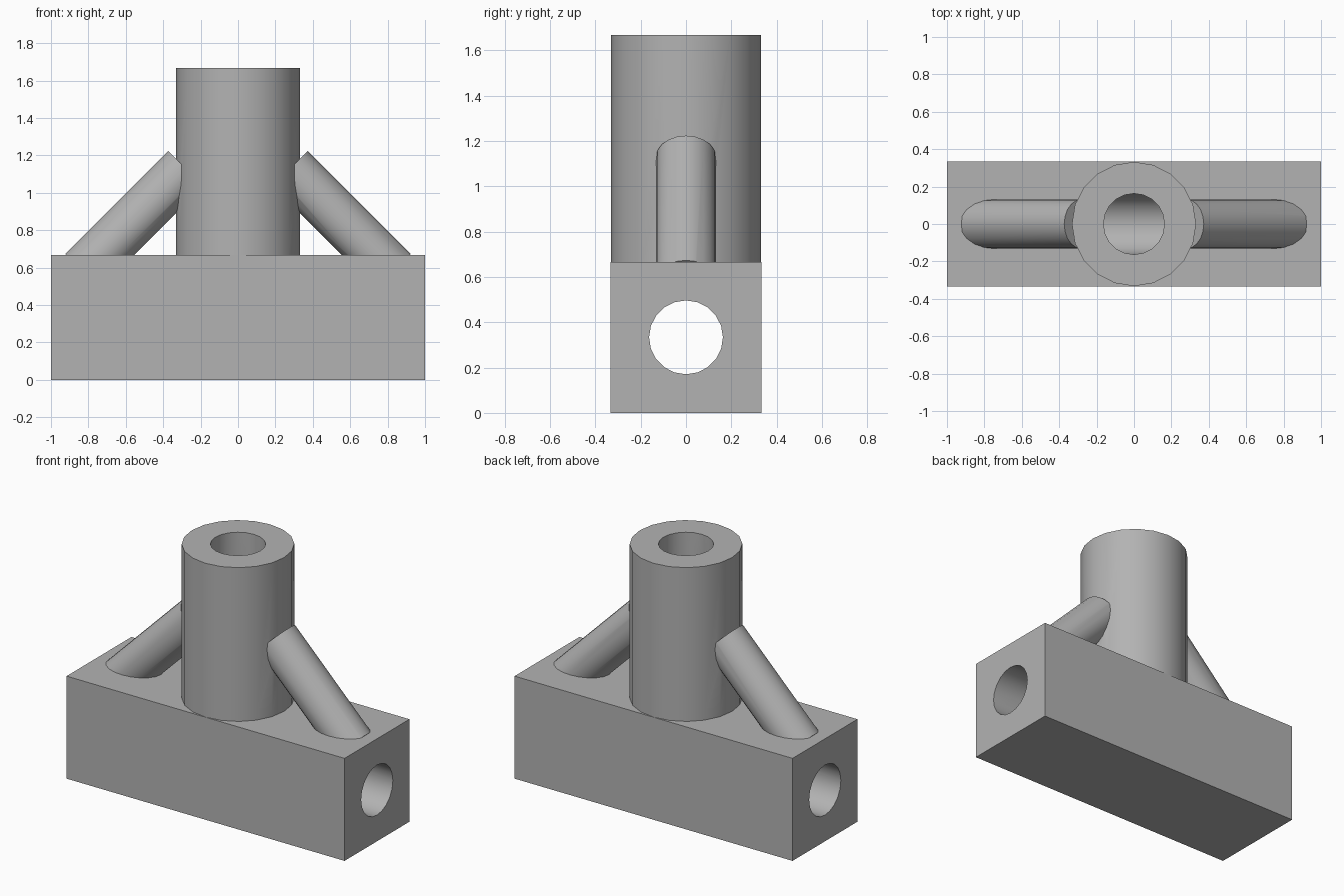
import bpy
import math
from mathutils import Vector

cube = bpy.data.objects.get("Cube")
if cube:
    bpy.data.objects.remove(cube, do_unlink=True)

# Block and bore sizes
HEIGHT = 2 / 3
TOP = 5 / 3
SIDES = 20

grey = bpy.data.materials.new("plain grey")
grey.use_nodes = True
colour = (0.45, 0.45, 0.45, 1)
grey.diffuse_color = colour
grey.node_tree.nodes["Principled BSDF"].inputs["Base Color"].default_value = colour


def rod(name, start, end, radius):
    """Cylinder running from start to end."""
    start, end = Vector(start), Vector(end)
    axis = end - start
    bpy.ops.mesh.primitive_cylinder_add(
        vertices=SIDES, radius=radius, depth=axis.length, location=(start + end) / 2)
    obj = bpy.context.object
    obj.name = name
    obj.rotation_euler = axis.to_track_quat('Z', 'Y').to_euler()
    obj.data.materials.append(grey)
    return obj


def combine(target, tool, operation):
    """Apply a boolean to the target and remove the tool."""
    mod = target.modifiers.new(operation.lower(), 'BOOLEAN')
    mod.operation = operation
    mod.solver = 'EXACT'
    mod.object = tool
    bpy.context.view_layer.objects.active = target
    bpy.ops.object.modifier_apply(modifier=mod.name)
    bpy.data.objects.remove(tool, do_unlink=True)


# Rectangular base block
bpy.ops.mesh.primitive_cube_add(size=1, location=(0, 0, HEIGHT / 2))
bracket = bpy.context.object
bracket.name = "bracket_body"
bracket.scale = (2, HEIGHT, HEIGHT)
bpy.ops.object.transform_apply(location=True, rotation=True, scale=True)
bracket.data.materials.append(grey)

# Upright tube and the two diagonal braces
combine(bracket, rod("tower", (0, 0, 0.4), (0, 0, TOP), 0.332), 'UNION')
for side, name in ((1, "left_brace"), (-1, "right_brace")):
    brace = rod(name, (side * 0.83, 0, 0.58), (side * 0.28, 0, 1.13), 0.132)
    combine(bracket, brace, 'UNION')

# Long bore through the block, met by the vertical bore of the tower
combine(bracket, rod("long_bore", (-1.2, 0, HEIGHT / 2), (1.2, 0, HEIGHT / 2), 0.163), 'DIFFERENCE')
combine(bracket, rod("tower_bore", (0, 0, HEIGHT / 2), (0, 0, TOP + 0.2), 0.163), 'DIFFERENCE')

bpy.ops.object.select_all(action='DESELECT')
bracket.select_set(True)
bpy.context.view_layer.objects.active = bracket
bpy.ops.object.shade_smooth_by_angle(angle=math.radians(30))
